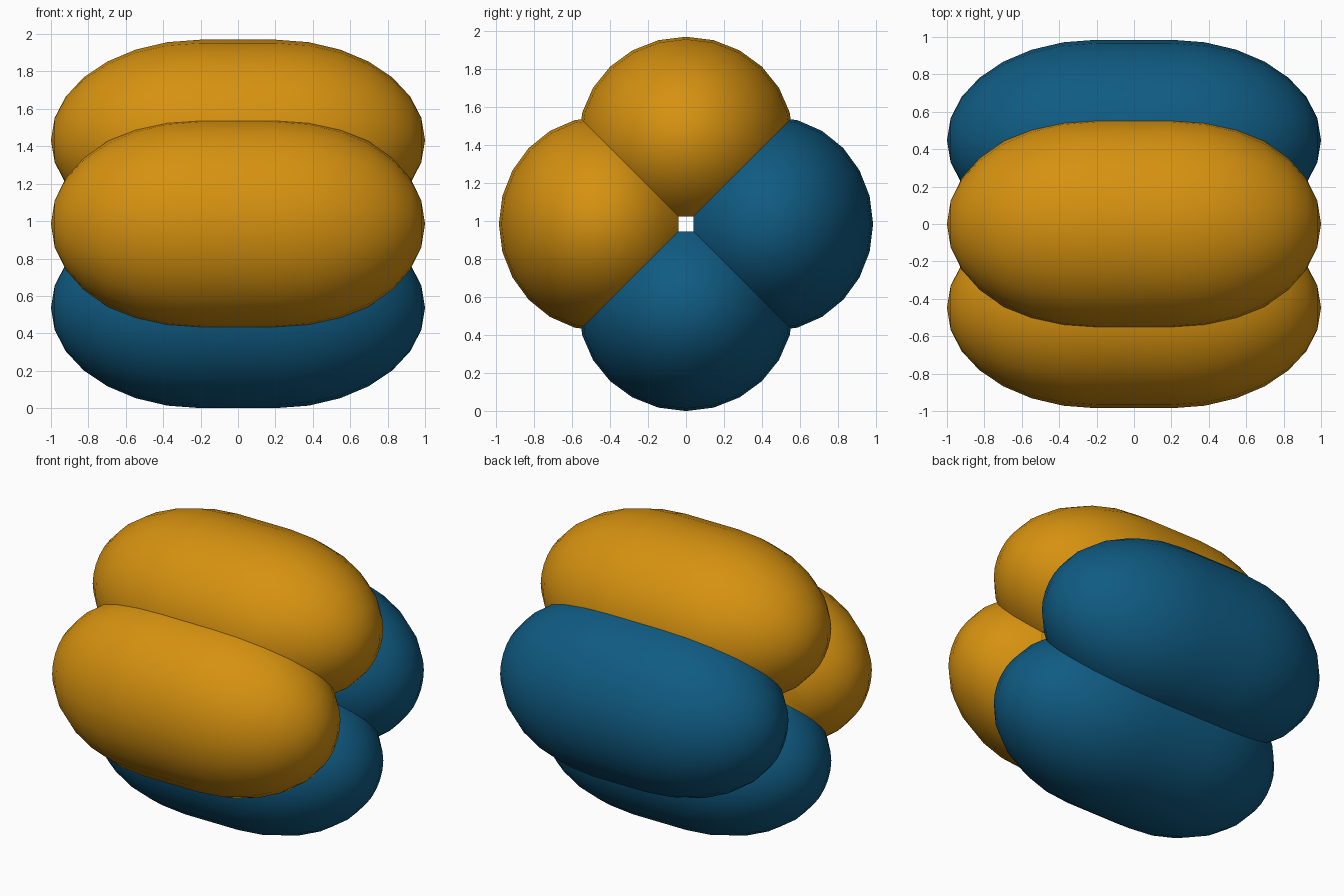
import bpy, bmesh
from math import sin, cos, pi
from mathutils import Matrix, Vector

if "Cube" in bpy.data.objects:
    bpy.data.objects.remove(bpy.data.objects["Cube"], do_unlink=True)

AXIS_Z = 0.985          # height of the shared axis
OFFSET = 0.448          # lobe centre to shared axis
WIDE, TALL = 0.565, 0.537   # half sizes of the lobe section
FLAT, LENGTH = 0.2, 1.0     # straight half length, full half length
GAP = 0.04              # half width of the square channel
SIDES, STEPS = 24, 7


def make_material(name, color):
    mat = bpy.data.materials.new(name)
    mat.use_nodes = True
    mat.diffuse_color = color
    mat.node_tree.nodes["Principled BSDF"].inputs["Base Color"].default_value = color
    return mat


def make_lobe(name, mat, quarter_turns):
    bm = bmesh.new()
    # Half profile with rounded ends, spun around the long axis
    angles = [pi / 2 * i / STEPS for i in range(STEPS + 1)]
    half = [(FLAT + (LENGTH - FLAT) * cos(a), sin(a)) for a in angles]
    profile = half + [(-x, r) for x, r in reversed(half)]
    verts = [bm.verts.new((x, 0, r)) for x, r in profile]
    edges = [bm.edges.new(pair) for pair in zip(verts, verts[1:])]
    bmesh.ops.spin(bm, geom=verts + edges, cent=(0, 0, 0), axis=(1, 0, 0),
                   angle=2 * pi, steps=SIDES, use_duplicate=False)
    bmesh.ops.remove_doubles(bm, verts=bm.verts, dist=0.0005)
    bmesh.ops.transform(bm, verts=bm.verts, matrix=Matrix.Translation((0, 0, OFFSET))
                        @ Matrix.Diagonal((1, WIDE, TALL, 1)))
    # Flat inner side facing the channel
    cut = bmesh.ops.bisect_plane(bm, geom=bm.verts[:] + bm.edges[:] + bm.faces[:],
                                 plane_co=Vector((0, 0, GAP)),
                                 plane_no=Vector((0, 0, 1)), clear_inner=True)
    rim = [e for e in cut["geom_cut"] if isinstance(e, bmesh.types.BMEdge)]
    bmesh.ops.holes_fill(bm, edges=rim, sides=0)
    # Turn into place around the shared axis
    bmesh.ops.transform(bm, verts=bm.verts, matrix=Matrix.Translation((0, 0, AXIS_Z))
                        @ Matrix.Rotation(quarter_turns * pi / 2, 4, 'X'))
    bmesh.ops.recalc_face_normals(bm, faces=bm.faces)
    mesh = bpy.data.meshes.new(name)
    bm.to_mesh(mesh)
    bm.free()
    mesh.materials.append(mat)
    obj = bpy.data.objects.new(name, mesh)
    bpy.context.collection.objects.link(obj)
    bpy.ops.object.select_all(action='DESELECT')
    obj.select_set(True)
    bpy.context.view_layer.objects.active = obj
    bpy.ops.object.shade_smooth_by_angle(angle=pi / 6)


orange = make_material("amber orange", (0.67, 0.285, 0.005, 1))
blue = make_material("deep blue", (0.005, 0.105, 0.225, 1))

# Four lobes around the channel
lobes = [("top_lobe", orange), ("front_lobe", orange), ("bottom_lobe", blue), ("back_lobe", blue)]
for turn, (name, mat) in enumerate(lobes):
    make_lobe(name, mat, turn)
